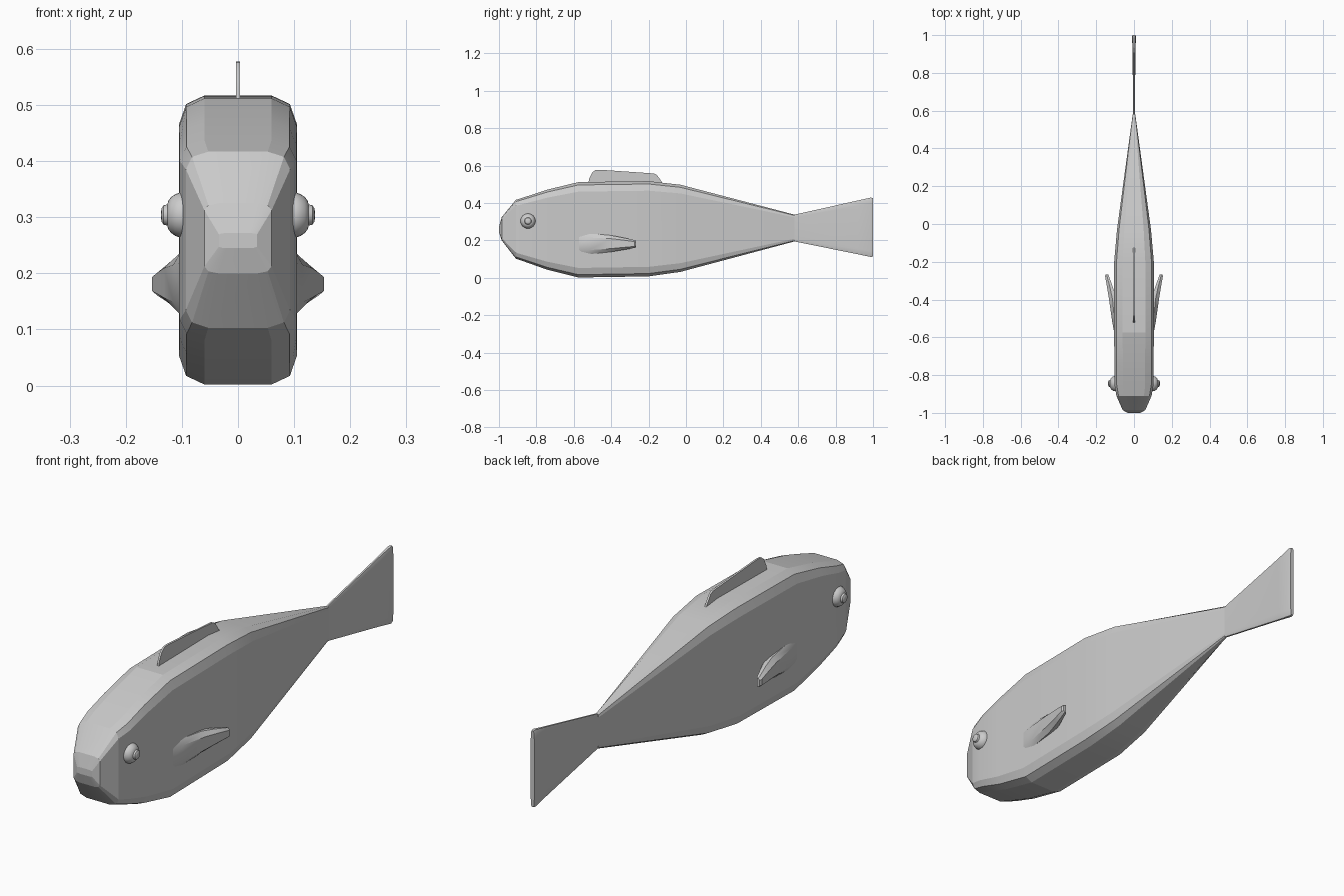
import bpy, bmesh, math
from mathutils import Vector

if "Cube" in bpy.data.objects:
    bpy.data.objects.remove(bpy.data.objects["Cube"])

grey = bpy.data.materials.new("light grey")
grey.diffuse_color = (0.6, 0.6, 0.6, 1)
grey.use_nodes = True
grey.node_tree.nodes["Principled BSDF"].inputs["Base Color"].default_value = grey.diffuse_color


def finish(name, bm, angle):
    bmesh.ops.recalc_face_normals(bm, faces=bm.faces)
    mesh = bpy.data.meshes.new(name)
    bm.to_mesh(mesh)
    bm.free()
    mesh.materials.append(grey)
    ob = bpy.data.objects.new(name, mesh)
    bpy.context.collection.objects.link(ob)
    bpy.ops.object.select_all(action='DESELECT')
    ob.select_set(True)
    bpy.context.view_layer.objects.active = ob
    bpy.ops.object.shade_smooth_by_angle(angle=math.radians(angle))
    return ob


def loft(name, rings, angle):
    """Skin a list of equal-length point rings and cap both ends."""
    bm = bmesh.new()
    rows = [[bm.verts.new(p) for p in r] for r in rings]
    n = len(rows[0])
    for a, b in zip(rows, rows[1:]):
        for i in range(n):
            j = (i + 1) % n
            bm.faces.new((a[i], a[j], b[j], b[i]))
    bm.faces.new(rows[0])
    bm.faces.new(rows[-1])
    return finish(name, bm, angle)


def body_ring(y, w, lo, hi, flat=0.57):
    """Rounded box cross-section."""
    h = hi - lo
    right = [(flat * w, hi), (0.88 * w, hi - 0.03 * h), (w, hi - 0.1 * h),
             (w, lo + 0.1 * h), (0.88 * w, lo + 0.03 * h), (flat * w, lo)]
    pts = right + [(-x, z) for x, z in reversed(right)]
    return [Vector((x, y, z)) for x, z in pts]


# Body: blunt snout, deep flat-sided trunk, thin tail root
stations = [(-1.0, 0.034, 0.245, 0.272), (-0.985, 0.06, 0.20, 0.325),
            (-0.91, 0.093, 0.103, 0.417), (-0.85, 0.104, 0.082, 0.436),
            (-0.74, 0.104, 0.043, 0.472), (-0.575, 0.105, 0.002, 0.512),
            (-0.2, 0.105, 0.008, 0.517), (-0.03, 0.09, 0.032, 0.498),
            (0.58, 0.007, 0.195, 0.338)]
loft("body", [body_ring(*s) for s in stations], 12)

# Tail fin: thin fan, a little thicker at the trailing edge
loft("tail_fin", [body_ring(0.575, 0.006, 0.196, 0.337),
                  body_ring(0.92, 0.007, 0.126, 0.414),
                  body_ring(0.988, 0.011, 0.112, 0.429),
                  body_ring(1.0, 0.008, 0.114, 0.427)], 20)

# Dorsal fin: extruded profile
outline = [(-0.525, 0.49), (-0.518, 0.53), (-0.502, 0.563), (-0.485, 0.576),
           (-0.46, 0.578), (-0.17, 0.558), (-0.155, 0.55), (-0.12, 0.5)]
loft("dorsal_fin", [[(x, y, z) for y, z in outline] for x in (-0.004, 0.004)], 30)

# Paired parts
for side, s in (("right", 1), ("left", -1)):
    # Side fin: y, inner x, outer x, bottom z, top z
    sections = [(-0.6, 0.09, 0.1, 0.132, 0.24), (-0.52, 0.09, 0.115, 0.126, 0.238),
                (-0.4, 0.095, 0.132, 0.139, 0.227), (-0.34, 0.11, 0.142, 0.149, 0.216),
                (-0.275, 0.133, 0.153, 0.16, 0.202), (-0.267, 0.136, 0.149, 0.163, 0.199)]
    rings = []
    for y, xi, xo, lo, hi in sections:
        m, e = (xi + xo) / 2, 0.2 * (hi - lo)
        rings.append([(s * x, y, z) for x, z in
                      ((xi, lo), (m, lo), (xo, lo + e), (xo, hi - e), (m, hi), (xi, hi))])
    loft("side_fin_" + side, rings, 30)

    # Eye: lathed dome with a raised pupil
    profile = [(0.095, 0.04), (0.104, 0.04), (0.112, 0.037), (0.119, 0.032),
               (0.124, 0.026), (0.126, 0.019), (0.133, 0.017), (0.136, 0.012),
               (0.137, 0.007)]
    loft("eye_" + side,
         [[(s * x, -0.845 + r * math.cos(i * math.tau / 24),
            0.304 + r * math.sin(i * math.tau / 24)) for i in range(24)]
          for x, r in profile], 35)
